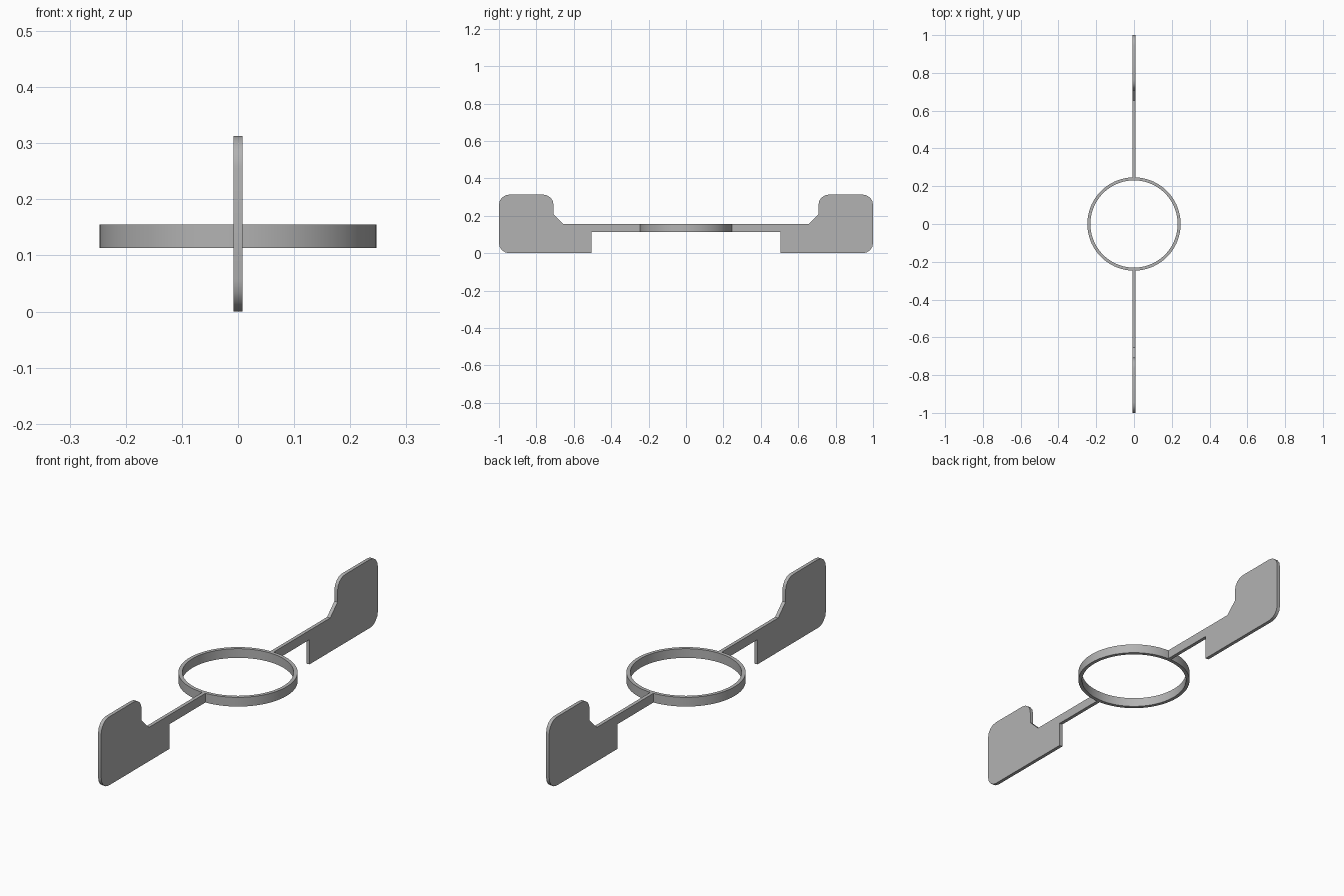
import bpy, bmesh, math
from mathutils import Vector

if "Cube" in bpy.data.objects:
    bpy.data.objects.remove(bpy.data.objects["Cube"], do_unlink=True)

HALF = 0.008             # half thickness of the flat plates
LOW, HIGH = 0.113, 0.155  # height range of ring and arms
OUTER, INNER = 0.247, 0.231

grey = bpy.data.materials.new("plain grey")
grey.use_nodes = True
colour = (0.45, 0.45, 0.45, 1)
grey.diffuse_color = colour
grey.node_tree.nodes["Principled BSDF"].inputs["Base Color"].default_value = colour


def finish(bm, name):
    bmesh.ops.recalc_face_normals(bm, faces=bm.faces)
    mesh = bpy.data.meshes.new(name)
    bm.to_mesh(mesh)
    bm.free()
    obj = bpy.data.objects.new(name, mesh)
    bpy.context.collection.objects.link(obj)
    mesh.materials.append(grey)
    bpy.ops.object.select_all(action="DESELECT")
    obj.select_set(True)
    bpy.context.view_layer.objects.active = obj
    bpy.ops.object.shade_smooth_by_angle(angle=math.radians(30))
    return obj


def rounded(points, segments=4):
    """Replace each (y, z, radius) corner by an arc where radius > 0."""
    out = []
    for i, (y, z, r) in enumerate(points):
        p = Vector((y, z))
        if not r:
            out.append(p)
            continue
        a = (Vector(points[i - 1][:2]) - p).normalized() * r
        b = (Vector(points[(i + 1) % len(points)][:2]) - p).normalized() * r
        for k in range(segments + 1):
            t = k / segments * math.pi / 2
            out.append(p + a * (1 - math.sin(t)) + b * (1 - math.cos(t)))
    return out


# Arm and end plate share one outline (y, z, corner radius)
outline = rounded([
    (0.239, LOW, 0), (0.505, LOW, 0), (0.505, 0, 0), (1, 0, 0.055),
    (1, 0.313, 0.055), (0.708, 0.313, 0.055), (0.708, 0.207, 0),
    (0.655, HIGH, 0), (0.239, HIGH, 0)])

for name, side in (("front_arm_plate", -1), ("back_arm_plate", 1)):
    bm = bmesh.new()
    face = bm.faces.new([bm.verts.new((-HALF, side * p.x, p.y)) for p in outline])
    ext = bmesh.ops.extrude_face_region(bm, geom=[face])
    moved = [v for v in ext["geom"] if isinstance(v, bmesh.types.BMVert)]
    bmesh.ops.translate(bm, verts=moved, vec=(2 * HALF, 0, 0))
    finish(bm, name)

# Central ring: spin a rectangular section about z
bm = bmesh.new()
section = [bm.verts.new((r, 0, z)) for r, z in
           ((INNER, LOW), (OUTER, LOW), (OUTER, HIGH), (INNER, HIGH))]
edges = [bm.edges.new((section[i], section[(i + 1) % 4])) for i in range(4)]
bmesh.ops.spin(bm, geom=section + edges, axis=(0, 0, 1), cent=(0, 0, 0),
               angle=2 * math.pi, steps=72, use_merge=True)
bmesh.ops.remove_doubles(bm, verts=bm.verts, dist=0.0001)
finish(bm, "centre_ring")
